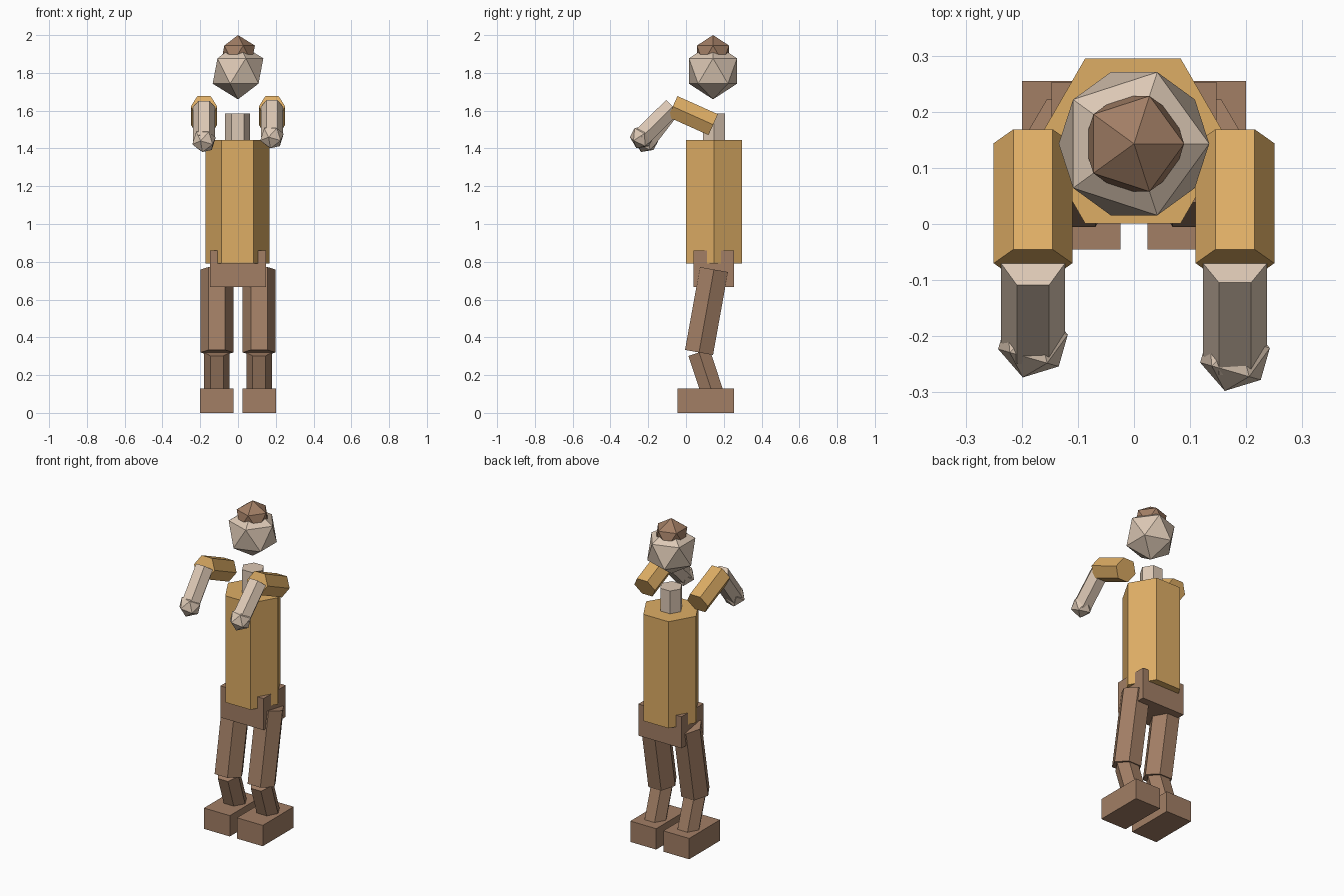
import bpy
import bmesh
from math import cos, sin, radians
from mathutils import Matrix, Vector

default = bpy.data.objects.get("Cube")
if default:
    bpy.data.objects.remove(default, do_unlink=True)


def material(name, rgb):
    mat = bpy.data.materials.new(name)
    mat.use_nodes = True
    mat.diffuse_color = (*rgb, 1)
    mat.node_tree.nodes["Principled BSDF"].inputs["Base Color"].default_value = (*rgb, 1)
    return mat


gold = material("golden_cloth", (0.73, 0.42, 0.13))
brown = material("brown_leather", (0.36, 0.21, 0.13))
skin = material("pale_skin", (0.72, 0.58, 0.46))


def finish(name, bm, mat):
    bmesh.ops.recalc_face_normals(bm, faces=bm.faces)
    mesh = bpy.data.meshes.new(name)
    bm.to_mesh(mesh)
    bm.free()
    mesh.materials.append(mat)
    obj = bpy.data.objects.new(name, mesh)
    bpy.context.collection.objects.link(obj)
    return obj


def hex_prism(name, start, end, radius, mat):
    """Six-sided limb between two points, with corners along the x axis."""
    start, end = Vector(start), Vector(end)
    u = Vector((1, 0, 0))
    v = (end - start).normalized().cross(u)
    bm = bmesh.new()
    rings = []
    for centre in (start, end):
        rings.append([bm.verts.new(centre + radius * (cos(a) * u + sin(a) * v))
                      for a in (radians(60 * i) for i in range(6))])
        bm.faces.new(rings[-1])
    for i in range(6):
        j = (i + 1) % 6
        bm.faces.new((rings[0][i], rings[0][j], rings[1][j], rings[1][i]))
    return finish(name, bm, mat)


def box(name, centre, size, mat):
    bm = bmesh.new()
    bmesh.ops.create_cube(bm, size=1, matrix=Matrix.Translation(centre) @ Matrix.Diagonal((*size, 1)))
    return finish(name, bm, mat)


def gem(name, centre, radius, mat, turn=Matrix()):
    bm = bmesh.new()
    bmesh.ops.create_icosphere(bm, subdivisions=1, radius=radius,
                               matrix=Matrix.Translation(centre) @ turn)
    return finish(name, bm, mat)


# Trunk and head
hex_prism("torso", (-0.002, 0.148, 0.79), (-0.002, 0.148, 1.445), 0.17, gold)
hex_prism("neck", (-0.002, 0.148, 1.4), (-0.002, 0.148, 1.585), 0.066, skin)
box("hips", (0, 0.146, 0.764), (0.294, 0.215, 0.194), brown)
gem("head", (0, 0.143, 1.81), 0.15, skin)
gem("hair", (0, 0.143, 1.9), 0.1, brown)

# Hands point a corner forward, turned slightly sideways
forward = Matrix(((0, 1, 0), (0, 0, 1), (1, 0, 0))).to_4x4()
hand_turn = Matrix.Rotation(radians(-16), 4, "Z") @ forward

# Arms: the two forearms bend by slightly different amounts
for side, s, wrist_y, wrist_z in (("left", 1, -0.234, 1.46), ("right", -1, -0.21, 1.44)):
    x = 0.18 * s
    elbow = (x, -0.07, 1.622)
    wrist = (x, wrist_y, wrist_z)
    hex_prism(side + "_upper_arm", (x, 0.144, 1.526), elbow, 0.07, gold)
    hex_prism(side + "_forearm", elbow, wrist, 0.057, skin)
    gem(side + "_hand", wrist, 0.066, skin, hand_turn)

# Legs
for side, s in (("left", 1), ("right", -1)):
    x = 0.112 * s
    knee = (x, 0.069, 0.32)
    hex_prism(side + "_thigh", (x, 0.148, 0.759), knee, 0.087, brown)
    hex_prism(side + "_shin", knee, (x, 0.148, 0.08), 0.068, brown)
    box(side + "_foot", (x, 0.105, 0.064), (0.176, 0.3, 0.128), brown)
